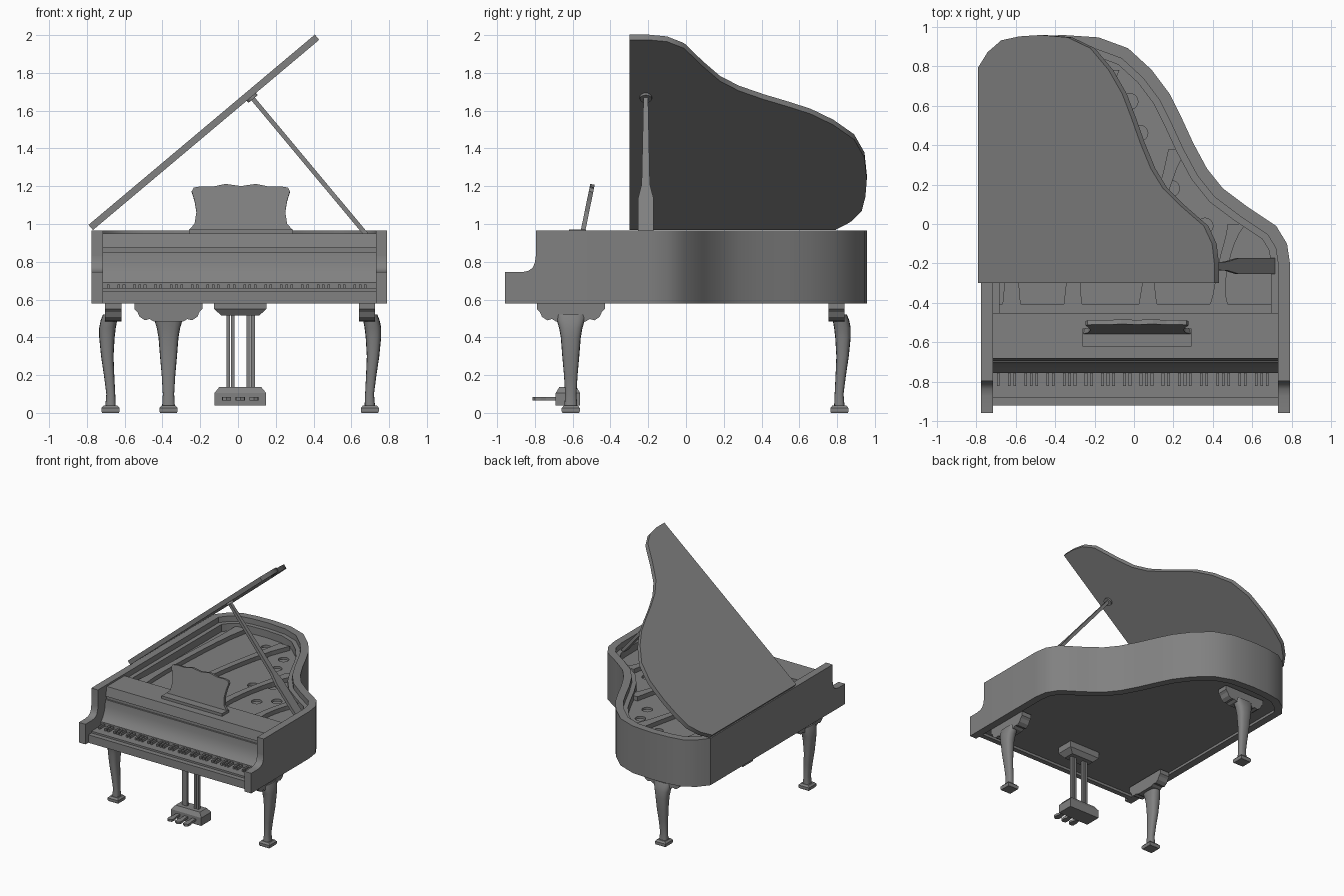
import bpy, bmesh, math
from mathutils import Vector as V

cube = bpy.data.objects.get("Cube")
if cube:
    bpy.data.objects.remove(cube)

GREY = (0.22, 0.22, 0.22, 1)
mat = bpy.data.materials.new("charcoal grey")
mat.use_nodes = True
mat.diffuse_color = GREY
mat.node_tree.nodes["Principled BSDF"].inputs["Base Color"].default_value = GREY

X, Y, Z, O = V((1, 0, 0)), V((0, 1, 0)), V((0, 0, 1)), V((0, 0, 0))


def finish(name, bm, smooth=False):
    bmesh.ops.recalc_face_normals(bm, faces=bm.faces)
    me = bpy.data.meshes.new(name)
    bm.to_mesh(me)
    bm.free()
    ob = bpy.data.objects.new(name, me)
    bpy.context.collection.objects.link(ob)
    me.materials.append(mat)
    if smooth:
        bpy.ops.object.select_all(action='DESELECT')
        ob.select_set(True)
        bpy.context.view_layer.objects.active = ob
        bpy.ops.object.shade_smooth_by_angle(angle=math.radians(35))
    return ob


def loft(name, rings, smooth=False, closed=False):
    """Skin a list of equal point rings; cap the ends, or join last to first."""
    bm = bmesh.new()
    vs = [[bm.verts.new(p) for p in r] for r in rings]
    n = len(vs[0])
    for a, b in zip(vs, vs[1:] + (vs[:1] if closed else [])):
        for i in range(n):
            j = (i + 1) % n
            bm.faces.new((a[i], a[j], b[j], b[i]))
    if not closed:
        bm.faces.new(vs[0])
        bm.faces.new(vs[-1])
    return finish(name, bm, smooth)


def prism(name, pts, u, v, w, lo, hi, origin=O, smooth=False):
    """Extrude a 2D outline lying in the u, v plane along w."""
    return loft(name, [[origin + u * a + v * b + w * d for a, b in pts] for d in (lo, hi)], smooth)


def box(name, x0, x1, y0, y1, z0, z1):
    return prism(name, [(x0, y0), (x1, y0), (x1, y1), (x0, y1)], X, Y, Z, z0, z1)


# Curved side outline, from the front right corner round the tail to the front left
OUTLINE = [(.79, -.795), (.79, -.2), (.775, -.1), (.72, -.01), (.57, .09), (.45, .18),
           (.37, .28), (.30, .41), (.24, .54), (.18, .66), (.09, .78), (-.03, .89),
           (-.18, .945), (-.36, .957), (-.5, .95), (-.62, .93), (-.71, .87),
           (-.775, .79), (-.775, -.795)]


def offset(d, front=-.795):
    """Outline moved inward by d, with its open ends at y = front."""
    pts = [V(p) for p in OUTLINE]
    out = []
    for i, p in enumerate(pts):
        a = (p - pts[i - 1]).normalized() if i else V((0, 1))
        b = (pts[i + 1] - p).normalized() if i < len(pts) - 1 else V((0, -1))
        na, nb = V((-a.y, a.x)), V((-b.y, b.x))
        q = p + (na + nb) * (d / (1 + na.dot(nb)))
        out.append((q.x, q.y))
    out[0], out[-1] = (out[0][0], front), (out[-1][0], front)
    return out


def rim(name, d0, d1, z0, z1, front):
    rings = []
    for (ax, ay), (bx, by) in zip(offset(d0, front), offset(d1, front)):
        rings.append([(ax, ay, z0), (ax, ay, z1), (bx, by, z1), (bx, by, z0)])
    loft(name, rings, True)


# Case
rim("outer_rim", 0, .06, .58, .965, -.795)
rim("inner_rim", .06, .095, .62, .92, -.45)
prism("bottom_board", offset(.055, -.88), X, Y, Z, .60, .62)
prism("soundboard", offset(.09, -.46), X, Y, Z, .79, .81)

# Arms at the ends of the keyboard
ARM = [(-.957, .58), (-.957, .745), (-.87, .745), (-.835, .752), (-.812, .768),
       (-.80, .795), (-.795, .83), (-.795, .965), (-.78, .965), (-.78, .58)]
for side, x0, x1 in (("right", -.775, -.715), ("left", .73, .79)):
    prism(side + "_arm", ARM, Y, Z, X, x0, x1, smooth=True)

# Key bed, concave fallboard and front top panel
BED = [(-.92, .58), (-.92, .645), (-.88, .645), (-.88, .66), (-.755, .66), (-.755, .69),
       (-.73, .72), (-.712, .76), (-.702, .80), (-.698, .85), (-.685, .85), (-.685, .875),
       (-.695, .875), (-.68, .95), (-.45, .95), (-.45, .62), (-.88, .62), (-.88, .58)]
prism("keyboard_and_fallboard", BED, Y, Z, X, -.715, .73, smooth=True)

# Black keys
pitch = 1.445 / 52
for i in range(51):
    if i % 7 in (0, 2, 3, 5, 6):
        x = -.715 + (i + 1) * pitch
        box("black_key", x - .007, x + .007, -.82, -.754, .658, .68)

# Iron plate with round holes
plate = prism("iron_plate", offset(.09, -.41), X, Y, Z, .84, .86)
bm = bmesh.new()
for x, y in ((-.02, .62), (.03, .46), (.19, .18), (.36, -.01),
             (-.25, .72), (-.17, .56), (.05, .12), (.24, -.1)):
    r = bmesh.ops.create_cone(bm, cap_ends=True, segments=20, radius1=.04, radius2=.04, depth=.1)
    bmesh.ops.translate(bm, verts=r["verts"], vec=(x, y, .85))
cutter = finish("hole_cutter", bm)
cutter.hide_render = True
mod = plate.modifiers.new("holes", 'BOOLEAN')
mod.operation, mod.object, mod.solver = 'DIFFERENCE', cutter, 'EXACT'
bpy.context.view_layer.objects.active = plate
bpy.ops.object.modifier_apply(modifier=mod.name)
bpy.data.objects.remove(cutter)

# Flared plate struts, bending toward the tail
for x0, x1, y1 in ((-.62, -.56, .84), (-.31, -.12, .78), (.07, .22, .38), (.43, .52, 0)):
    left, right = [], []
    for k in range(9):
        t = k / 8
        x, y = x0 + (x1 - x0) * t * t, -.41 + (y1 + .41) * t
        w = .026 + .02 * (2 * t - 1) ** 4
        left.append((x - w, y))
        right.append((x + w, y))
    prism("plate_strut", left + right[::-1], X, Y, Z, .85, .895)
box("tuning_block", -.68, .695, -.455, -.405, .80, .90)

# Raised lid, sharing the case outline and tilted about its left edge
ang = math.radians(40.05)
U, N = V((math.cos(ang), 0, math.sin(ang))), V((-math.sin(ang), 0, math.cos(ang)))
lid = [(x + .775, y) for x, y in offset(0, -.3)]
prism("lid", lid, U, Y, N, 0, .036, V((-.768, 0, .968)), True)

# Lid prop
foot, tip = V((.72, -.213, .895)), V((.075, -.213, 1.668))
axis = (tip - foot).normalized()
side = axis.cross(Y)
L = (tip - foot).length
half = [(0, .04), (.31, .04), (.40, .022), (L, .012)]
prism("lid_prop", half + [(a, -b) for a, b in half[::-1]], axis, Y, side, -.012, .012, foot)
disc = [(.032 * math.cos(k * math.pi / 8), .032 * math.sin(k * math.pi / 8)) for k in range(16)]
prism("prop_cup", disc, U, Y, N, -.008, .02, tip, True)

# Music desk
top = [(.275, 0), (.245, .035), (.235, .10), (.245, .16), (.26, .21), (.25, .23),
       (.21, .237), (.15, .235), (.08, .25), (0, .238)]
desk = top + [(-a, b) for a, b in top[-2::-1]]
lean = V((0, .05, .245)).normalized()
prism("music_desk", desk, X, lean, X.cross(lean), -.012, .012, V((.015, -.545, .965)))
box("music_desk_ledge", -.26, .29, -.62, -.53, .945, .972)

# Cabriole legs: height, inner reach, outer reach, half width
LEG = [(.03, -.028, .028, .034), (.1, -.025, .022, .03), (.2, -.02, .035, .036),
       (.3, -.016, .05, .045), (.4, -.022, .06, .053), (.45, -.028, .06, .062),
       (.49, -.035, .052, .074), (.52, -.04, .04, .08)]
BRACKET = [(.18, .585), (.18, .55), (.165, .535), (.152, .508), (.125, .49), (.10, .497), (.08, .485)]


def soft(v):
    return math.copysign(abs(v) ** .75, v)


def leg(name, origin, out, wide):
    rings = []
    for z, a, b, w in LEG:
        ring = []
        for k in range(16):
            t = k * math.pi / 8
            ring.append(origin + Z * z + out * ((a + b) / 2 + (b - a) / 2 * soft(math.cos(t)))
                        + wide * (w * soft(math.sin(t))))
        rings.append(ring)
    loft(name, rings, True)
    prism(name + "_bracket", BRACKET + [(-s, z) for s, z in BRACKET[::-1]],
          wide, Z, out, -.058, .028, origin)
    steps = []
    for z, h in ((0, .044), (.008, .048), (.026, .048), (.04, .036)):
        steps.append([origin + Z * z + out * (h * a) + wide * (h * b)
                      for a, b in ((-1, -1), (1, -1), (1, 1), (-1, 1))])
    loft(name + "_foot", steps)


leg("front_right_leg", V((-.675, -.61, 0)), -X, Y)
leg("front_left_leg", V((.698, -.61, 0)), X, Y)
leg("back_leg", V((-.368, .812, 0)), Y, X)


# Pedal lyre
def tapered(name, cx, cy, steps):
    loft(name, [[(cx + a * hx, cy + b * hy, z) for a, b in ((-1, -1), (1, -1), (1, 1), (-1, 1))]
                for z, hx, hy in steps])


tapered("lyre_top", .012, -.625, ((.515, .1, .045), (.55, .138, .07), (.605, .138, .07)))
tapered("pedal_box", .012, -.625, ((.04, .137, .065), (.105, .137, .065), (.138, .11, .045)))
for x in (-.052, -.028, .055, .079):
    box("lyre_post", x - .01, x + .01, -.637, -.613, .13, .53)
for x in (-.06, .012, .084):
    prism("pedal", [(x - .016, -.68), (x - .016, -.74), (x - .024, -.77), (x - .022, -.80),
                    (x, -.812), (x + .022, -.80), (x + .024, -.77), (x + .016, -.74),
                    (x + .016, -.68)], X, Y, Z, .066, .084)
